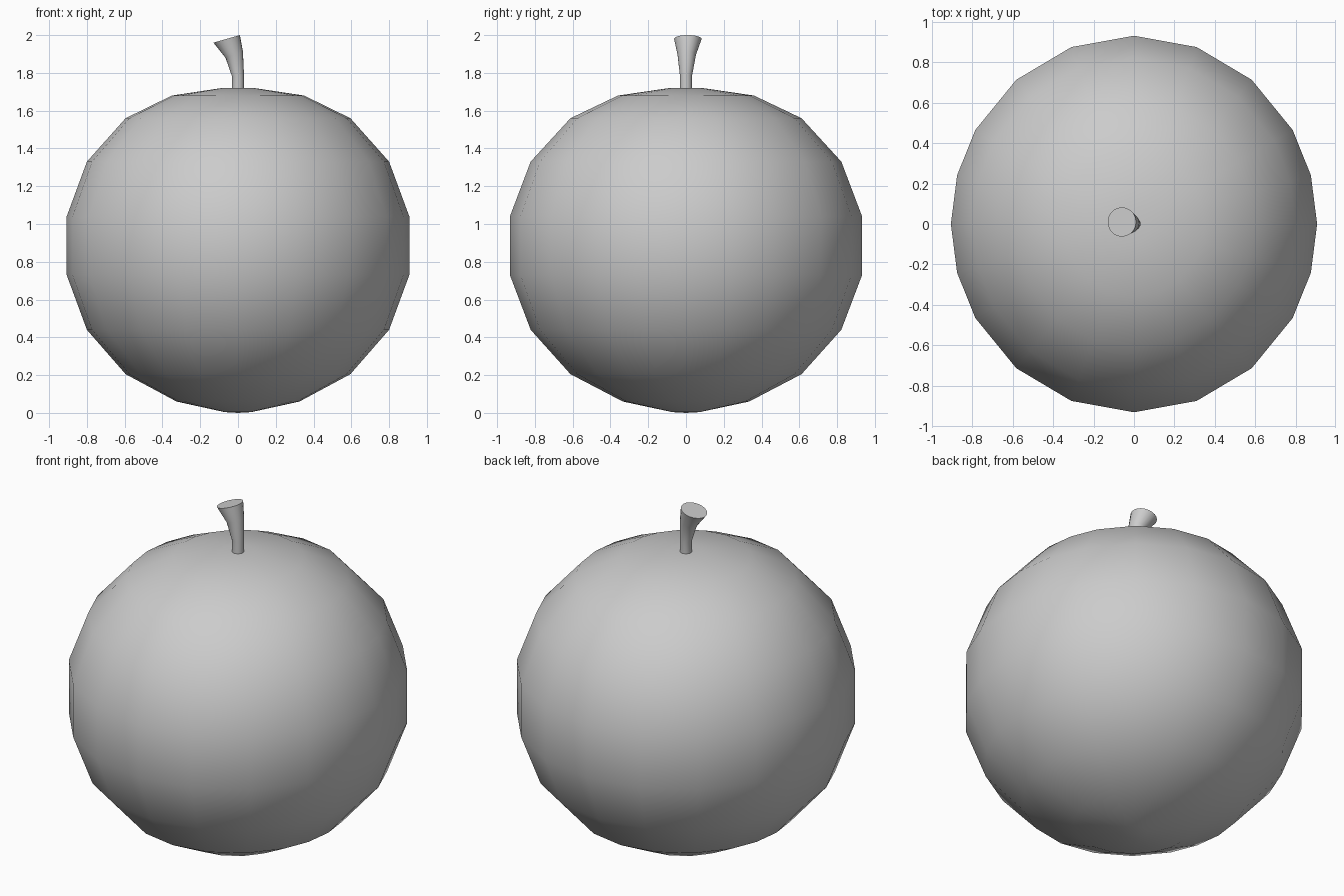
import bpy, bmesh
from math import sin, cos, radians

if "Cube" in bpy.data.objects:
    bpy.data.objects.remove(bpy.data.objects["Cube"])


def loft(name, rings, bottom=None, top=None):
    """Bridge equal-sized rings of points; close ends with a pole point or a flat cap."""
    bm = bmesh.new()
    loops = [[bm.verts.new(p) for p in ring] for ring in rings]
    n = len(loops[0])
    for a, b in zip(loops, loops[1:]):
        for i in range(n):
            j = (i + 1) % n
            bm.faces.new((a[i], a[j], b[j], b[i]))
    for loop, pole in ((loops[0], bottom), (loops[-1], top)):
        if pole is None:
            bm.faces.new(loop)
        else:
            tip = bm.verts.new(pole)
            for i in range(n):
                bm.faces.new((loop[i], loop[(i + 1) % n], tip))
    bmesh.ops.recalc_face_normals(bm, faces=bm.faces)
    mesh = bpy.data.meshes.new(name)
    bm.to_mesh(mesh)
    bm.free()
    obj = bpy.data.objects.new(name, mesh)
    bpy.context.collection.objects.link(obj)
    bpy.ops.object.select_all(action='DESELECT')
    obj.select_set(True)
    bpy.context.view_layer.objects.active = obj
    bpy.ops.object.shade_smooth_by_angle(angle=radians(35))
    return obj


# Fruit body: 20-sided rings, slightly wider in y than in x
quarter = [0, 15, 30, 50, 70]
angles = quarter + [90] + [180 - a for a in quarter[:0:-1]]
angles += [a + 180 for a in angles]
profile = [(0.07, 0.004), (0.325, 0.06), (0.595, 0.205), (0.80, 0.44), (0.907, 0.73),
           (0.907, 1.04), (0.80, 1.33), (0.595, 1.56), (0.35, 1.68), (0.085, 1.72)]
body_rings = [[(r * cos(radians(a)), r * 1.028 * sin(radians(a)), z) for a in angles]
              for r, z in profile]
loft("fruit_body", body_rings, bottom=(0, 0, 0), top=(0, 0, 1.715))

# Stem: flared, leaning towards -x, with a slanted cut end
# (centre x, centre y, centre z, radius, tilt in degrees)
stem_path = [(0, 0, 1.68, 0.032, 0), (0, 0, 1.785, 0.032, 6),
             (-0.02, 0.004, 1.897, 0.049, 20), (-0.06, 0.01, 1.98, 0.073, 16)]
stem_rings = []
for x, y, z, r, tilt in stem_path:
    t = radians(tilt)
    circle = [radians(360 * i / 20) for i in range(20)]
    stem_rings.append([(x + r * cos(a) * cos(t), y + r * sin(a), z + r * cos(a) * sin(t))
                       for a in circle])
loft("stem", stem_rings)
